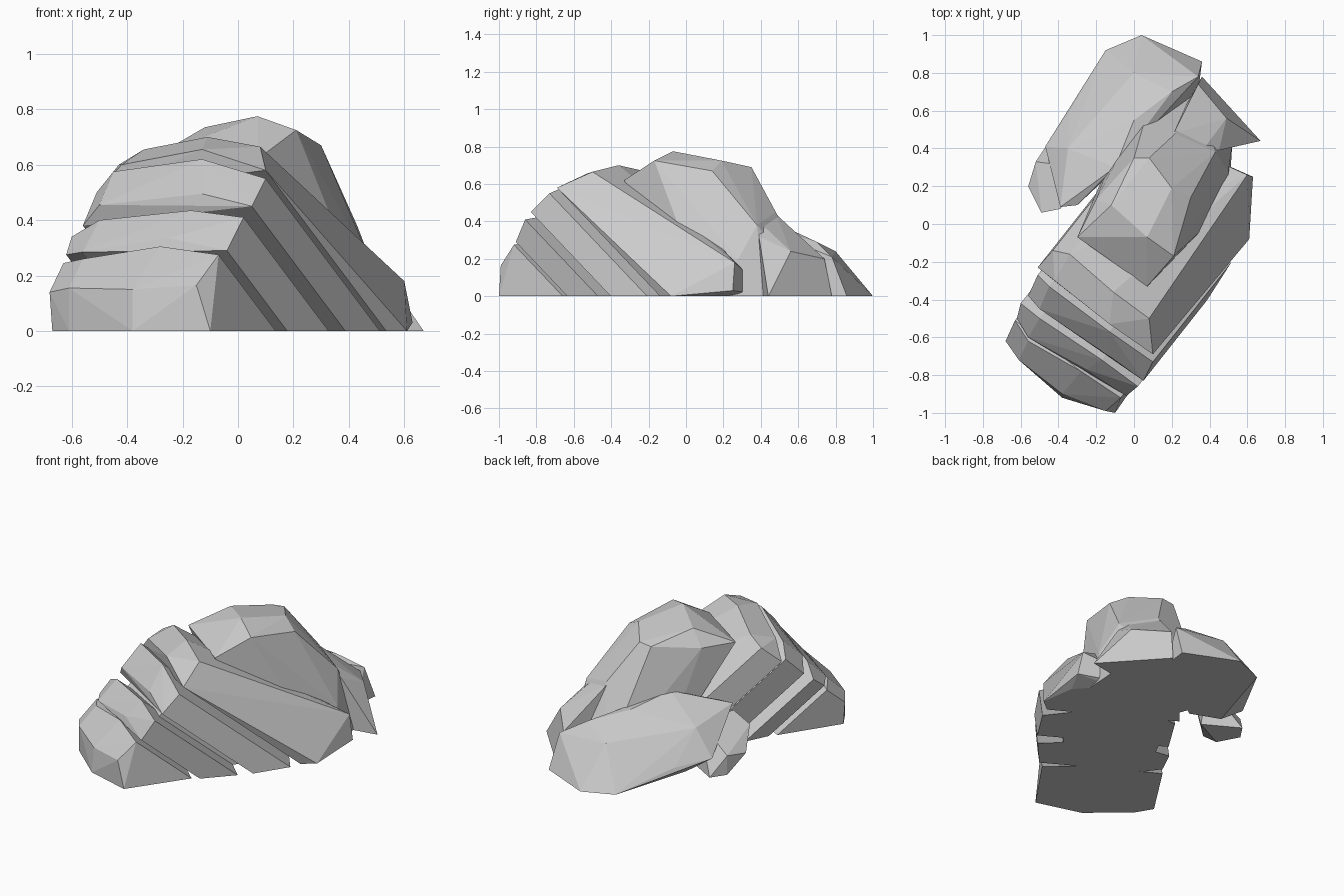
import bpy, bmesh
from mathutils import Vector

DIP = Vector((0.75, 0.95, -1.0))   # direction in which the strata plunge


def rock(name, crest, fixed=(), dip=DIP):
    """Convex slab: crest points swept down the dip to the ground, plus fixed points."""
    pts = [Vector(p) for p in crest]
    pts += [p + dip * p.z for p in pts] if dip else []
    pts += [Vector(p) for p in fixed]
    bm = bmesh.new()
    for p in pts:
        bm.verts.new(p)
    hull = bmesh.ops.convex_hull(bm, input=bm.verts)
    junk = {g for g in hull["geom_interior"] + hull["geom_unused"]
            if isinstance(g, bmesh.types.BMVert)}
    bmesh.ops.delete(bm, geom=list(junk), context='VERTS')
    bmesh.ops.dissolve_limit(bm, angle_limit=0.05, verts=bm.verts, edges=bm.edges)
    bmesh.ops.recalc_face_normals(bm, faces=bm.faces)
    me = bpy.data.meshes.new(name)
    bm.to_mesh(me)
    bm.free()
    ob = bpy.data.objects.new(name, me)
    bpy.context.collection.objects.link(ob)
    return ob


# Front toe of the outcrop, with a near-vertical face
rock("front_slab",
     [(-.63, -.51, .245), (-.56, -.62, .26), (-.28, -.78, .305), (-.07, -.92, .275)],
     [(-.68, -.62, .14), (-.61, -.72, .155), (-.38, -.9, .15), (-.15, -.99, .165),
      (-.67, -.62, 0), (-.61, -.72, 0), (-.38, -.92, 0), (-.1, -1, 0)])

# Stacked strata, each stepping up and back
rock("second_slab",
     [(-.62, -.5, .275), (-.56, -.6, .285), (-.25, -.77, .335), (-.04, -.91, .29),
      (-.6, -.42, .34), (-.5, -.5, .4), (-.17, -.72, .435), (.02, -.86, .41)])
rock("third_slab",
     [(-.56, -.38, .38), (-.5, -.45, .455), (-.13, -.7, .495), (.05, -.83, .45),
      (-.51, -.27, .5), (-.45, -.33, .575), (-.13, -.57, .62), (.1, -.73, .55)])
rock("fourth_slab",
     [(-.51, -.23, .5), (-.42, -.3, .6), (-.13, -.53, .655), (.1, -.69, .58),
      (-.43, -.14, .6), (-.34, -.16, .655), (-.11, -.36, .7), (.08, -.5, .665)],
     [(.61, -.08, 0), (.63, .25, .03), (.6, .26, .18)])

# Inner core that closes the cracks between slabs
rock("core",
     [(-.52, -.52, .22), (-.12, -.8, .25), (-.45, -.25, .45), (.03, -.62, .5),
      (-.1, -.35, .6)])

# Highest block
rock("peak_block",
     [(.07, -.33, .62), (.21, -.17, .725), (.07, -.07, .775), (-.12, .1, .735),
      (-.3, -.07, .63), (-.2, .13, .64), (.2, .19, .725), (.3, .14, .67),
      (0, .35, .68), (.08, .35, .69)],
     [(.43, .38, .38), (.5, .28, .2), (.22, .48, .45), (.52, .42, 0), (.34, .7, 0),
      (.1, .7, 0), (-.1, .4, 0), (.5, .1, 0), (.1, -.1, 0)], dip=None)

# Low wedge behind the peak on the right
rock("back_right_wedge", [],
     [(.21, .48, .44), (.37, .4, .39), (.45, .39, .32), (.34, .74, .2), (.49, .56, .24),
      (.67, .44, 0), (.45, .4, 0), (.5, .56, 0), (.36, .78, 0), (.2, .5, 0)], dip=None)

# Low block at the back left
rock("back_left_block", [],
     [(-.1, .3, .41), (-.18, .32, .37), (-.3, .1, .33), (-.39, .09, .33), (0, .55, .36),
      (.2, .7, .29), (.34, .78, .21), (0, .8, .24), (-.35, .4, .28), (-.47, .41, .12),
      (-.34, .6, .1), (.36, .86, 0), (.04, 1, 0), (-.15, .92, 0), (-.3, .42, 0),
      (-.12, .35, 0), (.34, .7, 0)], dip=None)
rock("back_left_chip", [],
     [(-.49, .06, .21), (-.39, .08, .28), (-.56, .2, .1), (-.52, .33, .12), (-.46, .07, .1),
      (-.46, .42, 0), (-.52, .33, 0), (-.3, .3, .28), (-.45, .2, 0), (-.25, .3, 0)], dip=None)
